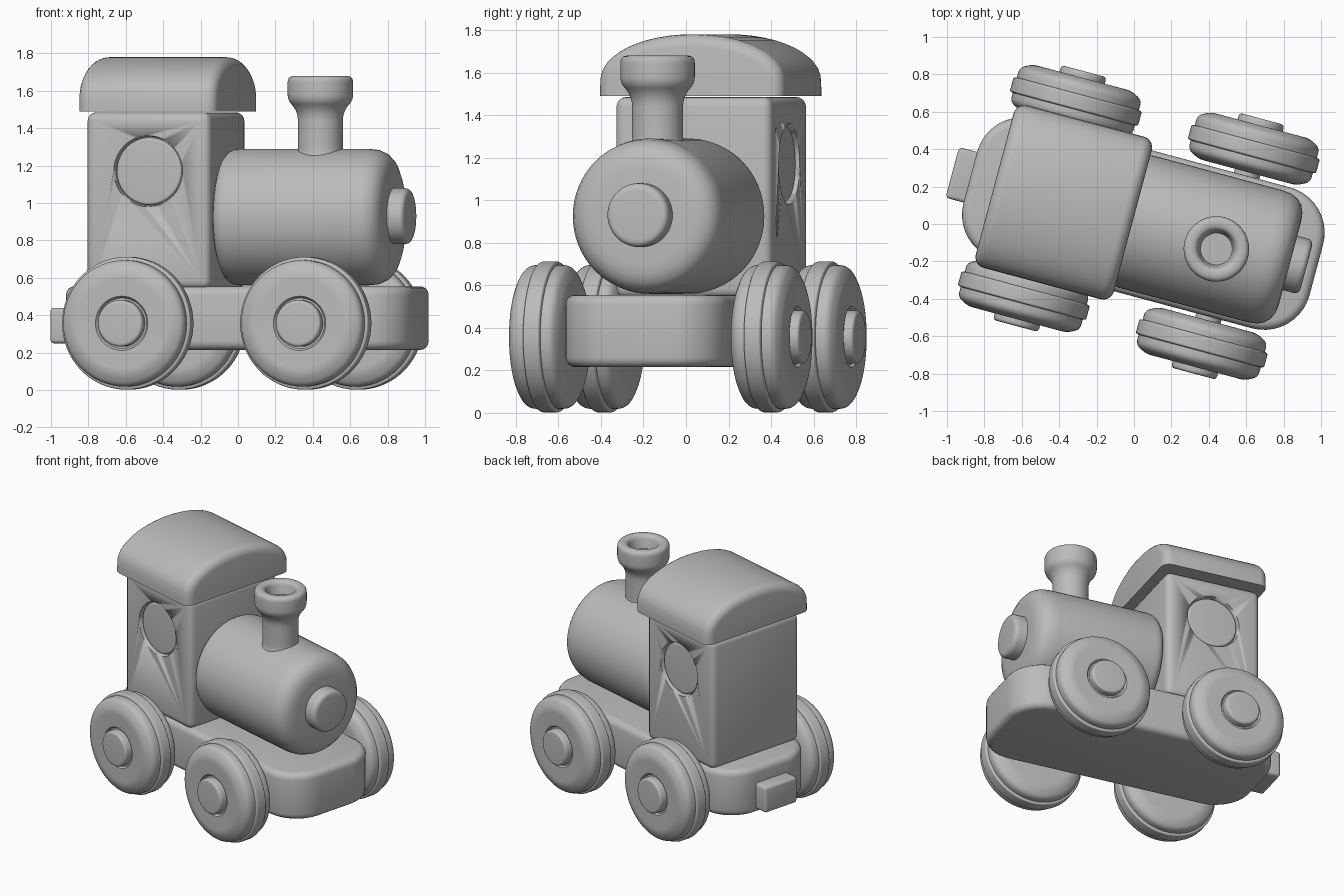
import bpy, bmesh, math
from mathutils import Matrix, Vector

if "Cube" in bpy.data.objects:
    bpy.data.objects.remove(bpy.data.objects["Cube"])

grey = bpy.data.materials.new("plain_grey")
grey.diffuse_color = (0.5, 0.5, 0.5, 1)
grey.use_nodes = True
grey.node_tree.nodes["Principled BSDF"].inputs["Base Color"].default_value = grey.diffuse_color

# The whole toy is turned a little about z
TURN = Matrix.Rotation(math.radians(-15), 4, 'Z') @ Matrix.Translation((0, 0.015, 0))


def finish(name, bm, place=Matrix(), angle=40):
    bmesh.ops.recalc_face_normals(bm, faces=bm.faces)
    me = bpy.data.meshes.new(name)
    bm.to_mesh(me)
    bm.free()
    me.materials.append(grey)
    ob = bpy.data.objects.new(name, me)
    bpy.context.collection.objects.link(ob)
    ob.matrix_world = TURN @ place
    bpy.ops.object.select_all(action='DESELECT')
    ob.select_set(True)
    bpy.context.view_layer.objects.active = ob
    bpy.ops.object.shade_smooth_by_angle(angle=math.radians(angle))
    return ob


def box(name, lo, hi, edge, corner=0):
    """Box with rounded edges and optional larger upright corners."""
    lo, hi = Vector(lo), Vector(hi)
    bm = bmesh.new()
    bmesh.ops.create_cube(bm, size=1)
    for v in bm.verts:
        v.co = (lo + hi) / 2 + v.co * (hi - lo)
    if corner:
        upright = [e for e in bm.edges
                   if abs(e.verts[0].co.z - e.verts[1].co.z) > 0.01]
        bmesh.ops.bevel(bm, geom=upright, offset=corner, segments=10,
                        profile=0.5, affect='EDGES')
    sharp = [e for e in bm.edges if e.calc_face_angle(0) > 0.6]
    bmesh.ops.bevel(bm, geom=sharp, offset=edge, segments=4,
                    profile=0.5, affect='EDGES')
    return finish(name, bm)


def rounded(profile, steps=5):
    """Turn (radius, height, rounding) corners into a smooth outline."""
    out = []
    for i, (r, h, k) in enumerate(profile):
        p = Vector((r, h))
        if not k:
            out.append(p)
            continue
        a = p + (Vector(profile[i - 1][:2]) - p).normalized() * k
        b = p + (Vector(profile[i + 1][:2]) - p).normalized() * k
        for j in range(steps + 1):
            t = j / steps
            out.append(a * (1 - t) ** 2 + p * 2 * t * (1 - t) + b * t * t)
    return out


def lathe(name, profile, place, sides=64):
    bm = bmesh.new()
    vs = [bm.verts.new((p.x, 0, p.y)) for p in rounded(profile)]
    es = [bm.edges.new(pair) for pair in zip(vs, vs[1:])]
    bmesh.ops.spin(bm, geom=vs + es, cent=(0, 0, 0), axis=(0, 0, 1),
                   angle=2 * math.pi, steps=sides, use_merge=True)
    bmesh.ops.remove_doubles(bm, verts=bm.verts, dist=1e-5)
    return finish(name, bm, place)


def at(x, y, z, axis='Z'):
    """Place a turned part so that its height runs along the given axis."""
    direction = {'Z': (0, 0, 1), 'X': (1, 0, 0),
                 'Y': (0, 1, 0), '-Y': (0, -1, 0)}[axis]
    spin = Vector((0, 0, 1)).rotation_difference(Vector(direction))
    return Matrix.Translation((x, y, z)) @ spin.to_matrix().to_4x4()


# Chassis, rear coupler and cab
box("chassis", (-0.91, -0.39, 0.215), (1.005, 0.39, 0.555), 0.045, 0.25)
box("coupler", (-1.01, -0.14, 0.25), (-0.86, 0.14, 0.44), 0.02)
cab = box("cab", (-0.745, -0.38, 0.54), (-0.06, 0.38, 1.485), 0.045)

# Boiler, front lamp and funnel
lathe("boiler", [(0, 0, 0), (0.365, 0, 0.07), (0.365, 0.92, 0.14), (0, 0.92, 0)],
      at(-0.06, 0, 0.925, 'X'))
lathe("lamp", [(0, 0, 0), (0.15, 0, 0), (0.15, 0.12, 0.035), (0, 0.12, 0)],
      at(0.83, 0, 0.93, 'X'))
lathe("funnel", [(0, 0, 0), (0.135, 0, 0), (0.12, 0.06, 0.02), (0.12, 0.27, 0.05),
                 (0.175, 0.33, 0.03), (0.175, 0.46, 0.035), (0.105, 0.46, 0.03),
                 (0.085, 0.37, 0), (0, 0.37, 0)],
      at(0.46, -0.03, 1.22))

# Arched cab roof
bm = bmesh.new()
arch = [(-0.45, 1.49), (-0.45, 1.53)]
arch += [(-0.45 * math.cos(math.pi * i / 24),
          1.55 + 0.23 * math.sin(math.pi * i / 24) ** 0.9) for i in range(1, 24)]
arch += [(0.45, 1.53), (0.45, 1.49)]
face = bm.faces.new([bm.verts.new((-0.775, y, z)) for y, z in arch])
ext = bmesh.ops.extrude_face_region(bm, geom=[face])
for v in ext["geom"]:
    if isinstance(v, bmesh.types.BMVert):
        v.co.x = -0.01
bmesh.ops.recalc_face_normals(bm, faces=bm.faces)
# broad rounding along both arched ends
rims = [e for e in bm.edges if abs(e.verts[0].co.x - e.verts[1].co.x) < 0.01
        and max(v.co.z for v in e.verts) > 1.5]
bmesh.ops.bevel(bm, geom=rims, offset=0.06, segments=5, profile=0.5,
                affect='EDGES', clamp_overlap=False)
finish("roof", bm)

for side in (-1, 1):
    out = '-Y' if side < 0 else 'Y'
    tag = "near" if side < 0 else "far"

    # Round recessed cab window
    cutter = lathe("window_cutter_" + tag,
                   [(0, 0, 0), (0.185, 0, 0), (0.198, 0.1, 0), (0, 0.1, 0)],
                   at(-0.4, side * 0.34, 1.17, out))
    cutter.hide_render = True
    cutter.hide_viewport = True
    cut = cab.modifiers.new("window_" + tag, 'BOOLEAN')
    cut.object = cutter
    cut.solver = 'EXACT'
    lathe("window_pane_" + tag,
          [(0, 0, 0), (0.18, 0, 0), (0.18, 0.03, 0.015), (0, 0.03, 0)],
          at(-0.4, side * 0.335, 1.17, out))

    # Wheels with a raised tread band and a hub cap
    for x, end in ((0.515, "front"), (-0.47, "rear")):
        place = at(x, side * 0.41, 0.357, out)
        lathe(f"{end}_wheel_{tag}",
              [(0, 0, 0), (0.27, 0, 0.03), (0.338, 0.035, 0.03), (0.338, 0.085, 0),
               (0.355, 0.09, 0.008), (0.355, 0.165, 0.008), (0.338, 0.17, 0),
               (0.338, 0.225, 0.03), (0.27, 0.26, 0.03), (0.145, 0.255, 0),
               (0.135, 0.24, 0), (0, 0.24, 0)], place)
        lathe(f"{end}_hub_{tag}",
              [(0, 0.2, 0), (0.125, 0.2, 0), (0.125, 0.295, 0.02), (0, 0.295, 0)], place)

# Axles through the chassis
for x, end in ((0.515, "front"), (-0.47, "rear")):
    lathe(end + "_axle", [(0, -0.45, 0), (0.07, -0.45, 0), (0.07, 0.45, 0), (0, 0.45, 0)],
          at(x, 0, 0.357, 'Y'), 32)
